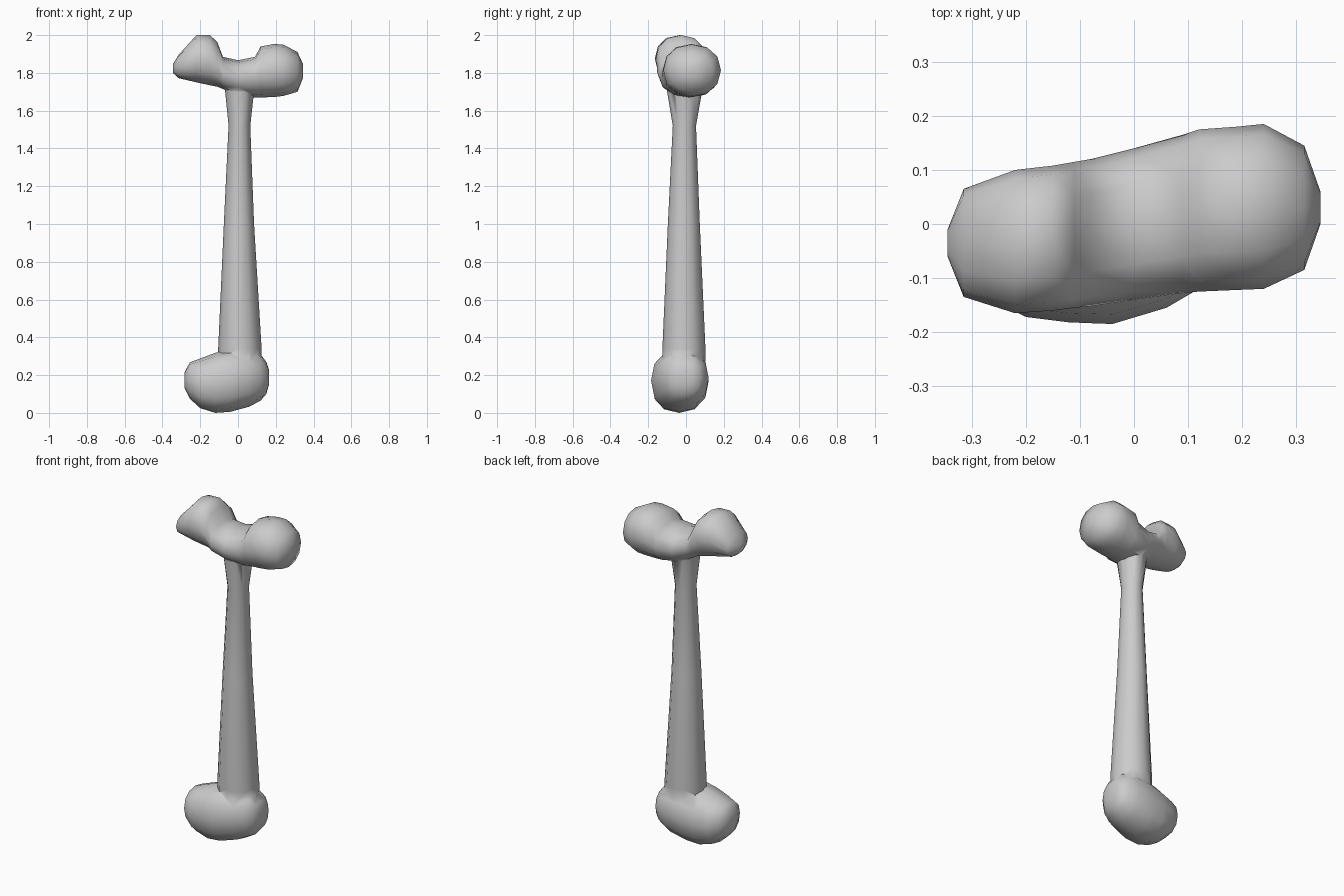
import bpy, bmesh, math

def loft(name, axis, rings, sides, power=2.0):
    """Skin rounded rings (position, a_lo, a_hi, b_lo, b_hi) along the x or z axis."""
    bm = bmesh.new()
    loops = []
    for p, alo, ahi, blo, bhi in rings:
        loop = []
        for i in range(sides):
            t = 2 * math.pi * i / sides
            c, s = math.cos(t), math.sin(t)
            c = math.copysign(abs(c) ** (2 / power), c)
            s = math.copysign(abs(s) ** (2 / power), s)
            a = (alo + ahi) / 2 + c * (ahi - alo) / 2
            b = (blo + bhi) / 2 + s * (bhi - blo) / 2
            loop.append(bm.verts.new((p, a, b) if axis == 'x' else (a, b, p)))
        loops.append(loop)
    for l0, l1 in zip(loops, loops[1:]):
        for i in range(sides):
            j = (i + 1) % sides
            bm.faces.new((l0[i], l0[j], l1[j], l1[i]))
    bm.faces.new(loops[0])
    bm.faces.new(loops[-1])
    bmesh.ops.recalc_face_normals(bm, faces=bm.faces)
    mesh = bpy.data.meshes.new(name)
    bm.to_mesh(mesh)
    bm.free()
    obj = bpy.data.objects.new(name, mesh)
    bpy.context.collection.objects.link(obj)
    return obj

# Tapered shaft: z, x range, y range
bone = loft("bone", 'z', [
    (0.15, -0.10, 0.125, -0.125, 0.10),
    (0.34, -0.105, 0.125, -0.125, 0.103),
    (1.00, -0.075, 0.085, -0.096, 0.073),
    (1.52, -0.05, 0.065, -0.07, 0.053),
    (1.70, -0.068, 0.085, -0.10, 0.085),
    (1.78, -0.075, 0.09, -0.10, 0.09)], 12)

# Two-lobed upper head with a saddle: x, y range, z range
head = loft("upper_head", 'x', [
    (-0.345, -0.06, -0.01, 1.80, 1.845),
    (-0.315, -0.135, 0.065, 1.772, 1.895),
    (-0.22, -0.165, 0.10, 1.75, 2.00),
    (-0.15, -0.16, 0.108, 1.735, 2.00),
    (-0.11, -0.155, 0.115, 1.727, 1.965),
    (-0.08, -0.152, 0.12, 1.715, 1.885),
    (0.0, -0.14, 0.14, 1.68, 1.867),
    (0.09, -0.128, 0.165, 1.67, 1.885),
    (0.12, -0.125, 0.175, 1.67, 1.94),
    (0.19, -0.122, 0.18, 1.672, 1.953),
    (0.24, -0.12, 0.185, 1.678, 1.95),
    (0.315, -0.085, 0.145, 1.70, 1.91),
    (0.345, 0.0, 0.06, 1.775, 1.845)], 12, 2.2)

# Lower knob, heavier on the left
knob = loft("lower_knob", 'x', [
    (-0.283, -0.09, 0.01, 0.13, 0.215),
    (-0.255, -0.145, 0.065, 0.075, 0.268),
    (-0.20, -0.172, 0.095, 0.025, 0.288),
    (-0.12, -0.182, 0.11, 0.0, 0.318),
    (-0.04, -0.185, 0.12, 0.006, 0.335),
    (0.06, -0.155, 0.12, 0.033, 0.335),
    (0.12, -0.12, 0.10, 0.065, 0.31),
    (0.15, -0.085, 0.075, 0.10, 0.27),
    (0.164, -0.05, 0.04, 0.15, 0.23)], 12, 2.3)

# Fuse the parts into one smooth skin
bpy.context.view_layer.objects.active = bone
bone.select_set(True)
for part in (head, knob):
    mod = bone.modifiers.new("fuse", 'BOOLEAN')
    mod.operation = 'UNION'
    mod.solver = 'EXACT'
    mod.object = part
    bpy.ops.object.modifier_apply(modifier=mod.name)
    bpy.data.objects.remove(part)
bpy.ops.object.shade_smooth_by_angle(angle=math.radians(65))
